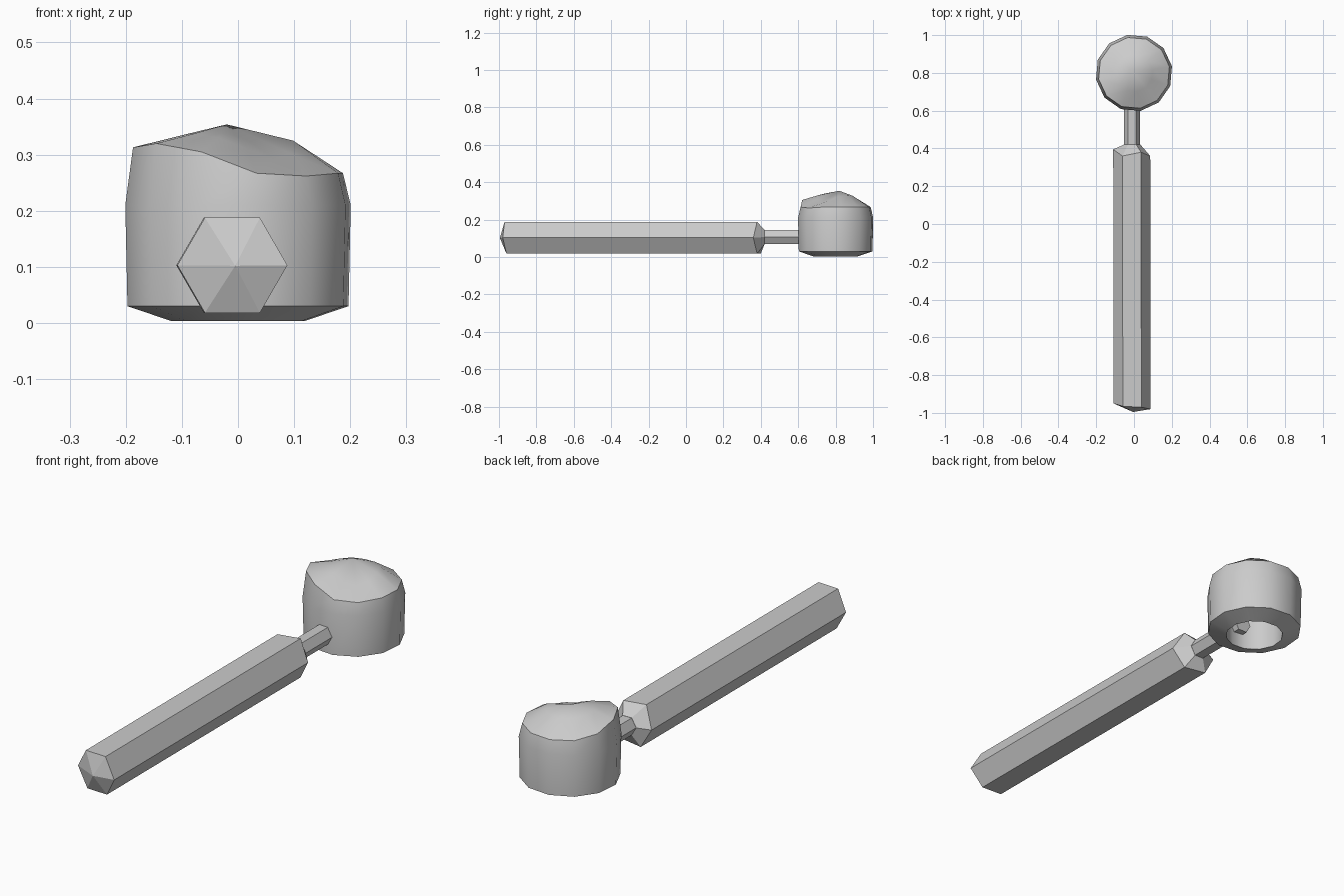
import bpy, bmesh
from math import cos, sin, radians

if "Cube" in bpy.data.objects:
    bpy.data.objects.remove(bpy.data.objects["Cube"])


def loft(name, rings, start_tip=None, end_tip=None, closed=False, smooth=None):
    """Skin a list of equal-length point rings, ending in tips or flat caps."""
    bm = bmesh.new()
    loops = [[bm.verts.new(p) for p in ring] for ring in rings]
    n = len(loops[0])
    for a, b in zip(loops, loops[1:]):
        for i in range(n):
            j = (i + 1) % n
            bm.faces.new((a[i], a[j], b[j], b[i]))
    for loop, tip in ((loops[0], start_tip), (loops[-1], end_tip)):
        if tip:
            t = bm.verts.new(tip)
            for i in range(n):
                bm.faces.new((loop[i], loop[(i + 1) % n], t))
        else:
            bm.faces.new(loop)
    bmesh.ops.recalc_face_normals(bm, faces=bm.faces)
    me = bpy.data.meshes.new(name)
    bm.to_mesh(me)
    bm.free()
    ob = bpy.data.objects.new(name, me)
    bpy.context.collection.objects.link(ob)
    if smooth:
        bpy.ops.object.select_all(action='DESELECT')
        ob.select_set(True)
        bpy.context.view_layer.objects.active = ob
        bpy.ops.object.shade_smooth_by_angle(angle=radians(smooth))
    return ob


def hexagon(cx, cz, r, ys):
    """Flat-topped hexagon in the xz plane; ys is one y or one per corner."""
    if not isinstance(ys, (list, tuple)):
        ys = [ys] * 6
    return [(cx + r * cos(radians(60 * i)), ys[i], cz + r * sin(radians(60 * i)))
            for i in range(6)]


# Six-sided grip with slightly uneven, pointed ends
loft("handle",
     [hexagon(-0.01, 0.103, 0.098, [-0.98, -0.97, -0.965, -0.95, -0.955, -0.96]),
      hexagon(-0.012, 0.103, 0.098, [0.36, 0.38, 0.36, 0.395, 0.40, 0.38]),
      hexagon(-0.01, 0.107, 0.044, 0.42)],
     start_tip=(-0.005, -0.995, 0.102))

# Thin neck that pokes through into the hollow of the head
loft("neck", [hexagon(-0.01, 0.107, 0.043, 0.40), hexagon(-0.01, 0.107, 0.043, 0.71)])


# Twelve-sided hollow head with a lopsided crown
def ring(r, z):
    zs = z if isinstance(z, list) else [z] * 12
    return [(r * cos(radians(10 + 30 * i)), 0.8 + r * sin(radians(10 + 30 * i)), zs[i])
            for i in range(12)]


shoulder = [.267, .267, .267, .267, .27, .285, .313, .32, .305, .267, .262, .267]
crown = [.325, .328, .326, .322, .325, .328, .335, .338, .33, .31, .292, .302]
loft("head",
     [ring(0.10, 0.25), ring(0.125, 0.22), ring(0.122, 0.004),
      ring(0.20, 0.03), ring(0.204, 0.21), ring(0.19, shoulder), ring(0.10, crown)],
     start_tip=(0, 0.8, 0.26), end_tip=(-0.02, 0.82, 0.354), smooth=35)
